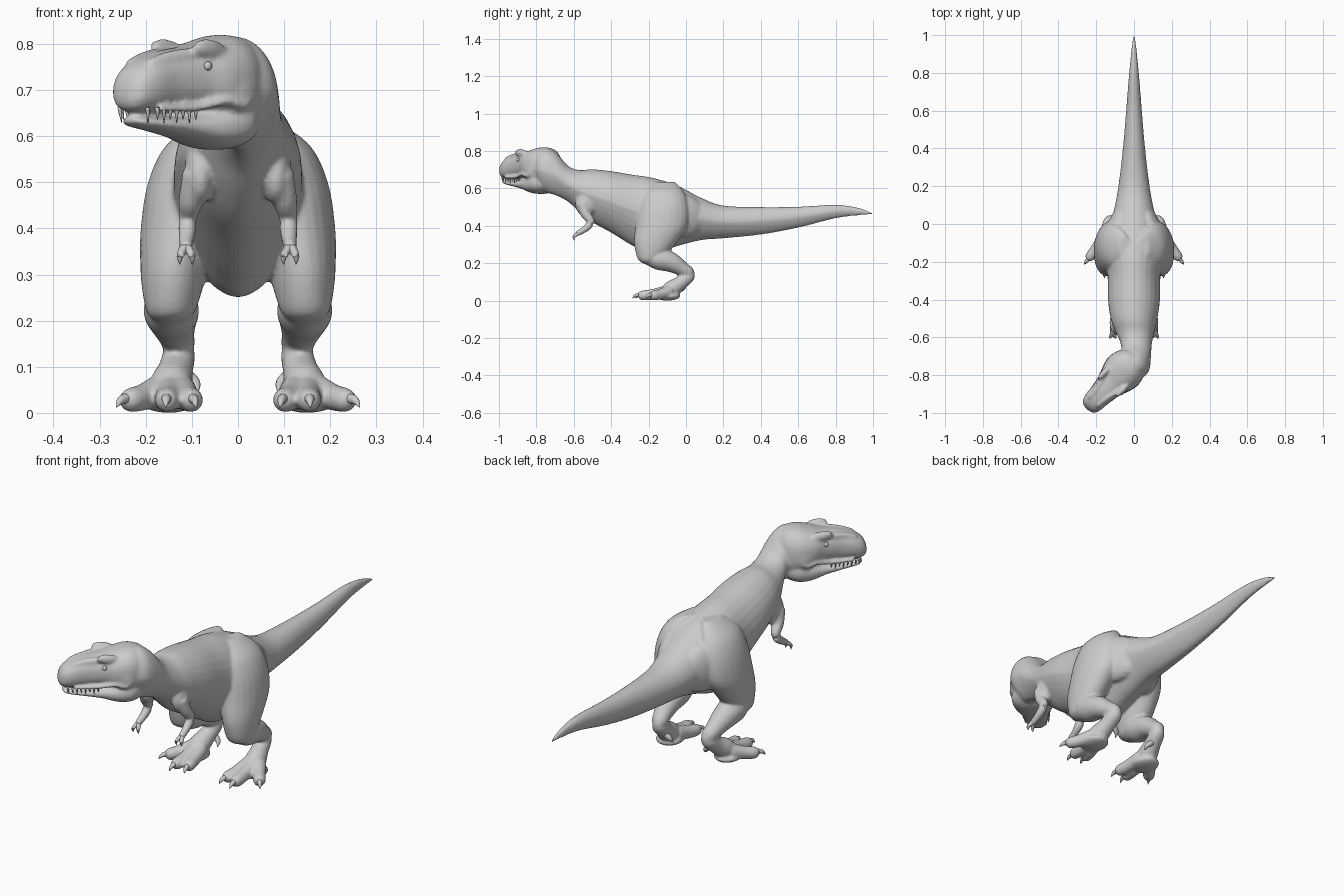
import bpy, bmesh
from math import sin, cos, pi, radians
from mathutils import Vector as V, Matrix

if "Cube" in bpy.data.objects:
    bpy.data.objects.remove(bpy.data.objects["Cube"])

skin = []  # parts that are fused into one smooth hide


def add_mesh(name, bm, fuse):
    me = bpy.data.meshes.new(name)
    bm.to_mesh(me)
    bm.free()
    for f in me.polygons:
        f.use_smooth = True
    ob = bpy.data.objects.new(name, me)
    bpy.context.collection.objects.link(ob)
    if fuse:
        skin.append(ob)
    return ob


def spline(rows, steps):
    # Catmull-Rom interpolation of rows of numbers
    pts = [rows[0]] + list(rows) + [rows[-1]]
    out = []
    for i in range(1, len(pts) - 2):
        for k in range(steps):
            t = k / steps
            out.append([0.5 * (2 * b + (c - a) * t + (2 * a - 5 * b + 4 * c - d) * t * t
                               + (3 * b - a - 3 * c + d) * t ** 3)
                        for a, b, c, d in zip(*pts[i - 1:i + 3])])
    return out + [list(rows[-1])]


def loft(name, rings, n=28, power=1.0, vee=0.0, fuse=True):
    # rings: (centre, side vector, up vector); vee narrows the underside
    bm = bmesh.new()
    loops = []
    for c, a, b in rings:
        loop = []
        for i in range(n):
            u, w = cos(2 * pi * i / n), sin(2 * pi * i / n)
            u = abs(u) ** power * (1 if u > 0 else -1)
            w = abs(w) ** power * (1 if w > 0 else -1)
            k = 1 - vee * max(0, -w)
            loop.append(bm.verts.new(c + a * u * k + b * w))
        loops.append(loop)
    for p, q in zip(loops, loops[1:]):
        for i in range(n):
            j = (i + 1) % n
            bm.faces.new((p[i], p[j], q[j], q[i]))
    bm.faces.new(loops[0])
    bm.faces.new(loops[-1])
    bmesh.ops.recalc_face_normals(bm, faces=bm.faces)
    return add_mesh(name, bm, fuse)


def upright(name, rows, steps=5, **kw):
    # rows: x, y, top z, bottom z, half width, yaw in degrees
    rings = []
    for x, y, zt, zb, hw, yaw in spline(rows, steps):
        r = radians(yaw)
        rings.append((V((x, y, (zt + zb) / 2)), V((cos(r), -sin(r), 0)) * hw, V((0, 0, (zt - zb) / 2))))
    return loft(name, rings, **kw)


def tube(name, rows, steps=4, n=14, fuse=True):
    # rows: x, y, z, radius
    p = spline(rows, steps)
    rings = []
    for i, row in enumerate(p):
        t = V(p[min(i + 1, len(p) - 1)][:3]) - V(p[max(i - 1, 0)][:3])
        a = t.cross(V((0, 0, 1)) if abs(t.normalized().z) < 0.95 else V((0, 1, 0))).normalized()
        b = a.cross(t).normalized()
        rings.append((V(row[:3]), a * row[3], b * row[3]))
    return loft(name, rings, n, fuse=fuse)


def ball(name, loc, size, yaw=0, pitch=0, fuse=True):
    bm = bmesh.new()
    bmesh.ops.create_uvsphere(bm, u_segments=20, v_segments=12, radius=1)
    bm.transform(Matrix.Translation(loc) @ Matrix.Rotation(radians(yaw), 4, 'Z')
                 @ Matrix.Rotation(radians(pitch), 4, 'X') @ Matrix.Diagonal((*size, 1)))
    return add_mesh(name, bm, fuse)


# Tail, torso and neck in one sweep
body = upright("body", [
    (0, 1.0, .468, .460, .004, 0), (0, .92, .497, .455, .014, 0), (0, .80, .512, .44, .026, 0),
    (0, .60, .502, .39, .042, 0), (0, .40, .50, .353, .059, 0), (0, .20, .508, .333, .083, 0),
    (0, .08, .55, .323, .105, 0), (0, -.05, .617, .29, .135, 0), (0, -.18, .657, .25, .148, 0),
    (0, -.28, .672, .29, .14, 0), (0, -.40, .692, .363, .138, 0), (0, -.50, .702, .418, .124, 0),
    (.005, -.57, .698, .473, .103, 0), (.01, -.63, .72, .528, .085, 5), (.012, -.69, .785, .56, .08, 15),
    (0, -.74, .815, .575, .088, 30), (-.04, -.785, .81, .585, .075, 44)], vee=.28)

# Head, turned to one side
YAW = 44
FWD = V((-sin(radians(YAW)), -cos(radians(YAW)), 0))
SIDE = V((cos(radians(YAW)), -sin(radians(YAW)), 0))
BASE = V((0, -.72, 0))


def head(t, s, z):
    return BASE + FWD * t + SIDE * s + V((0, 0, z))


def head_rows(rows):
    return [(*head(t, 0, 0).xy, zt, zb, hw, YAW) for t, zt, zb, hw in rows]


upright("skull", head_rows([
    (-.02, .79, .62, .06), (.01, .812, .60, .088), (.06, .82, .61, .105), (.12, .808, .635, .10),
    (.17, .795, .652, .08), (.24, .785, .652, .064), (.30, .768, .65, .059), (.335, .748, .652, .05),
    (.352, .725, .66, .036), (.360, .70, .675, .014)]), power=.85)
upright("lower_jaw", head_rows([
    (0, .68, .59, .07), (.05, .69, .572, .098), (.11, .668, .573, .09), (.18, .648, .593, .066),
    (.26, .641, .610, .052), (.32, .641, .620, .038), (.342, .640, .628, .018)]), power=.85)
for s in (-1, 1):
    # Brow, eye, cheek and snout ridge
    ball("brow_ridge", head(.155, s * .066, .788), (.017, .05, .022), -YAW, -8)
    ball("eye", head(.172, s * .076, .752), (.008, .010, .010), -YAW, fuse=False)
    ball("cheek", head(.075, s * .068, .70), (.040, .06, .065), -YAW)
    tube("snout_ridge", [(*head(.16, s * .055, .78), .016), (*head(.25, s * .036, .770), .015),
                         (*head(.31, s * .03, .755), .011)])
    # Lip dipping and rising again at the mouth corner
    tube("lip", [(*head(.055, s * .10, .692), .006), (*head(.085, s * .10, .668), .010),
                 (*head(.13, s * .090, .676), .010), (*head(.20, s * .066, .661), .009),
                 (*head(.30, s * .053, .66), .007)], n=10)
    # Upper teeth
    for i in range(8):
        t = .20 + .018 * i
        w = .064 - .10 * (t - .20) - (.010 if i == 7 else 0)
        h = .026 if i % 2 else .019
        tube("tooth", [(*head(t, s * w, .662), .005), (*head(t - .002, s * w, .65), .004),
                       (*head(t - .004, s * (w - .002), .655 - h), .0006)], 2, 8, fuse=False)

for s in (-1, 1):
    # Thigh, and the hip muscle that runs into the tail
    rings = []
    for z, y, hy, x, hx in spline([
            (.635, -.12, .06, .05, .03), (.58, -.12, .11, .09, .066), (.50, -.12, .135, .11, .085),
            (.40, -.13, .14, .124, .087), (.32, -.16, .118, .138, .074), (.26, -.18, .09, .143, .064),
            (.215, -.195, .058, .146, .05), (.195, -.195, .025, .147, .025)], 4):
        rings.append((V((s * x, y, z)), V((hx, 0, 0)), V((0, hy, 0))))
    loft("thigh", rings, 24)
    ball("hip_muscle", (s * .085, -.03, .455), (.062, .15, .115), yaw=s * 18, pitch=-10)
    # Shin, heel and long foot bone
    tube("shin", [(s * .147, -.215, .235, .040), (s * .145, -.15, .225, .060), (s * .142, -.08, .205, .054),
                  (s * .134, -.02, .17, .040), (s * .127, .02, .145, .033), (s * .127, .043, .135, .014)], n=18)
    tube("foot_bone", [(s * .126, .035, .150, .018), (s * .127, .015, .13, .034), (s * .135, -.03, .094, .038),
                       (s * .145, -.08, .060, .046), (s * .15, -.12, .038, .032)], n=18)
    ball("foot_pad", (s * .15, -.10, .024), (.060, .07, .024))
    # Three toes with claws
    for name, (x0, y0), (x1, y1) in (("inner_toe", (.125, -.10), (.098, -.235)),
                                     ("middle_toe", (.148, -.10), (.155, -.25)),
                                     ("outer_toe", (.17, -.09), (.242, -.185))):
        a, b = V((s * x0, y0, 0)), V((s * x1, y1, 0))
        d = (b - a).normalized()
        tube(name, [(*a.xy, .050, .034), (*a.lerp(b, .5).xy, .034, .029), (*a.lerp(b, .85).xy, .028, .027),
                    (*b.xy, .026, .020), (*(b + d * .008).xy, .024, .006)])
        tube("toe_claw", [(*(b - d * .006).xy, .032, .012), (*(b + d * .02).xy, .027, .009),
                          (*(b + d * .036).xy, .012, .001)], n=10, fuse=False)
    tube("rear_claw", [(s * .115, -.01, .085, .014), (s * .092, -.015, .065, .011),
                       (s * .087, -.03, .045, .001)], n=10, fuse=False)
    # Shoulder and arm
    ball("shoulder", (s * .082, -.53, .525), (.034, .06, .075), pitch=-20)
    tube("arm", [(s * .090, -.555, .52, .031), (s * .102, -.535, .46, .027), (s * .109, -.508, .425, .021),
                 (s * .110, -.525, .395, .020), (s * .112, -.56, .37, .016), (s * .113, -.585, .357, .015)])
    # Two clawed fingers
    for dx in (-.014, .013):
        tube("finger", [(s * .113, -.574, .362, .011), (s * (.113 + dx * .7), -.592, .348, .009),
                        (s * (.113 + dx), -.600, .338, .007), (s * (.113 + dx), -.597, .322, .001)],
             n=10, fuse=False)

# Fuse the hide and soften the joins
for ob in skin:
    ob.select_set(True)
bpy.context.view_layer.objects.active = body
bpy.ops.object.join()
fuse = body.modifiers.new("fuse", 'REMESH')
fuse.mode = 'VOXEL'
fuse.voxel_size = .006
fuse.use_smooth_shade = True
soften = body.modifiers.new("soften", 'SMOOTH')
soften.factor = .5
soften.iterations = 8
